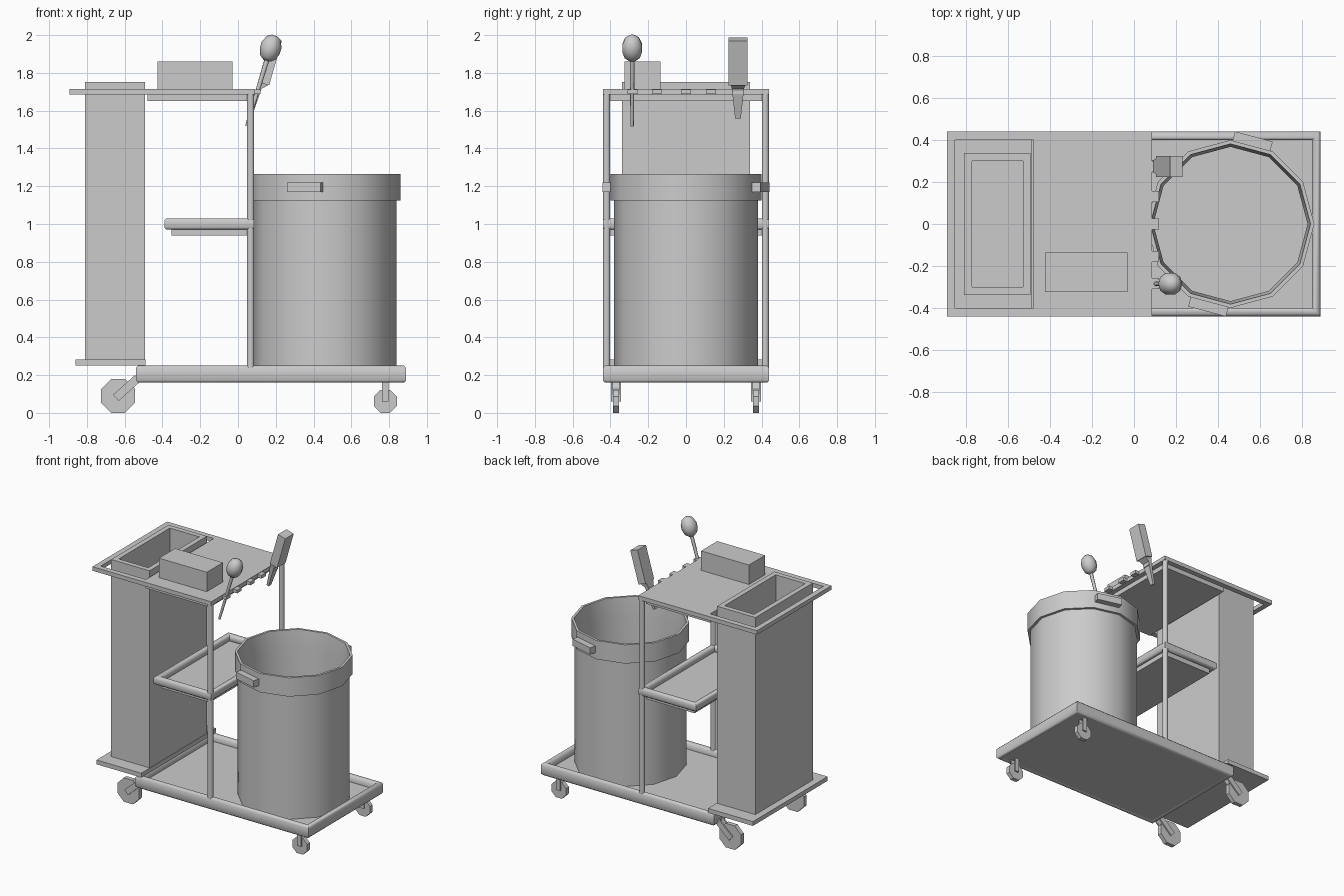
import bpy, math
from math import sin, cos, pi
from mathutils import Matrix, Vector

if "Cube" in bpy.data.objects:
    bpy.data.objects.remove(bpy.data.objects["Cube"])


def loft(name, loops, wrap=False, smooth=None, mat=None):
    """Skin closed loops of equal size; cap the ends, or join them if wrap."""
    n, m = len(loops[0]), len(loops)
    verts = [Vector(p) for lp in loops for p in lp]
    if mat:
        verts = [mat @ v for v in verts]
    faces = []
    for i in range(m if wrap else m - 1):
        a, b = i * n, ((i + 1) % m) * n
        faces += [(a + j, a + (j + 1) % n, b + (j + 1) % n, b + j) for j in range(n)]
    if not wrap:
        faces += [tuple(range(n))[::-1], tuple(range((m - 1) * n, m * n))]
    me = bpy.data.meshes.new(name)
    me.from_pydata(verts, [], faces)
    ob = bpy.data.objects.new(name, me)
    bpy.context.collection.objects.link(ob)
    bpy.ops.object.select_all(action='DESELECT')
    ob.select_set(True)
    bpy.context.view_layer.objects.active = ob
    bpy.ops.object.mode_set(mode='EDIT')
    bpy.ops.mesh.select_all(action='SELECT')
    bpy.ops.mesh.normals_make_consistent(inside=False)
    bpy.ops.object.mode_set(mode='OBJECT')
    if smooth:
        bpy.ops.object.shade_smooth_by_angle(angle=math.radians(smooth))
    return ob


def rect(x0, x1, y0, y1, z):
    return [(x0, y0, z), (x1, y0, z), (x1, y1, z), (x0, y1, z)]


def box(name, x0, x1, y0, y1, z0, z1, mat=None):
    return loft(name, [rect(x0, x1, y0, y1, z0), rect(x0, x1, y0, y1, z1)], mat=mat)


def ring(name, x0, x1, y, w, z0, z1, round_=0.0):
    """Mitred rectangular frame, symmetric in y, with optional rounded section."""
    c = round_
    if c:
        prof = [(c, z0), (w - c, z0), (w, z0 + c), (w, z1 - c),
                (w - c, z1), (c, z1), (0, z1 - c), (0, z0 + c)]
    else:
        prof = [(0, z0), (w, z0), (w, z1), (0, z1)]
    return loft(name, [rect(x0 + o, x1 - o, -y + o, y - o, z) for o, z in prof],
                wrap=True, smooth=50 if c else None)


def lathe(name, prof, sides, smooth=None, mat=None, phase=0.0):
    return loft(name, [[(r * cos(2 * pi * k / sides + phase), r * sin(2 * pi * k / sides + phase), z)
                        for k in range(sides)] for r, z in prof], smooth=smooth, mat=mat)


def place(x, y, z, angle=0, axis='Z'):
    return Matrix.Translation((x, y, z)) @ Matrix.Rotation(math.radians(angle), 4, axis)


# Base tray and raised rear lip
ring("base_rim", -0.54, 0.89, 0.44, 0.04, 0.16, 0.25, 0.012)
box("base_floor", -0.52, 0.87, -0.42, 0.42, 0.165, 0.20)
box("bin_platform", -0.86, -0.49, -0.44, 0.44, 0.25, 0.282)

# Top deck: open frame with a panel beside the bin opening
ring("top_frame", -0.893, 0.087, 0.44, 0.04, 1.685, 1.715)
box("top_panel", -0.48, 0.05, -0.402, 0.402, 1.65, 1.715)

# Middle shelf
ring("shelf_rim", -0.39, 0.085, 0.44, 0.04, 0.97, 1.03, 0.011)
box("shelf_panel", -0.352, 0.05, -0.402, 0.402, 0.94, 0.985)

# Tall hollow bin
ring("tall_bin_walls", -0.81, -0.493, 0.338, 0.037, 0.28, 1.752)
box("tall_bin_bottom", -0.79, -0.51, -0.32, 0.32, 0.28, 0.30)

# Box on the deck
box("deck_box", -0.425, -0.03, -0.325, -0.135, 1.70, 1.86)

# Posts
for s, side in ((-1, "front"), (1, "back")):
    lathe(side + "_post", [(0.0205, 0.18), (0.0205, 1.69)], 8, 50,
          place(0.067, 0.42 * s, 0), pi / 8)

# Round bucket with rim band
lathe("bucket", [(0.38, 0.20), (0.38, 1.125), (0.40, 1.125), (0.40, 1.265),
                 (0.382, 1.265), (0.368, 1.12), (0.368, 0.22)], 12, 40,
      place(0.46, 0, 0))
for a, side in ((75, "back"), (255, "front")):
    box(side + "_bucket_handle", 0.375, 0.432, -0.093, 0.093, 1.17, 1.22,
        place(0.46, 0, 0, a))

# Casters: octagonal wheels, short stems at one end and slanted arms at the other
for s, side in ((-1, "front"), (1, "back")):
    for x, r, label in ((0.78, 0.066, "small"), (-0.635, 0.097, "large")):
        lathe(f"{side}_{label}_wheel", [(r, -0.016), (r, 0.016)], 8, None,
              place(x, 0.37 * s, r * cos(pi / 8), 90, 'X'), pi / 8)
    for o in (-0.021, 0.021):
        y = 0.37 * s + o
        box(side + "_small_fork", 0.763, 0.797, y - 0.005, y + 0.005, 0.06, 0.17)
        box(side + "_large_arm", -0.022, 0.022, y - 0.005, y + 0.005, -0.015, 0.14,
            place(-0.635, 0, 0.09, 48, 'Y'))

# Tool clips along the deck edge
for y in (-0.283, -0.155, 0, 0.132, 0.275):
    box("tool_clip", 0.08, 0.12, y - 0.026, y + 0.026, 1.688, 1.712)

# Round-headed brush
tilt = place(0.102, -0.285, 1.70, 17, 'Y')
lathe("round_brush_handle", [(0.009, -0.19), (0.013, 0.20)], 8, 50, tilt)
lathe("round_brush_head", [(0.018, 0.172), (0.042, 0.19), (0.055, 0.225), (0.055, 0.26),
                           (0.038, 0.298), (0.014, 0.312)], 10, 60, tilt)

# Flat brush with tapered handle
tilt = place(0.103, 0.275, 1.70, 16, 'Y')
box("flat_brush_head", -0.012, 0.05, -0.05, 0.05, 0.05, 0.295, tilt)
loft("flat_brush_handle", [rect(-0.01, 0.008, -0.015, 0.015, -0.145),
                           rect(-0.012, 0.016, -0.032, 0.032, 0.02),
                           rect(-0.012, 0.045, -0.038, 0.038, 0.05)], mat=tilt)
